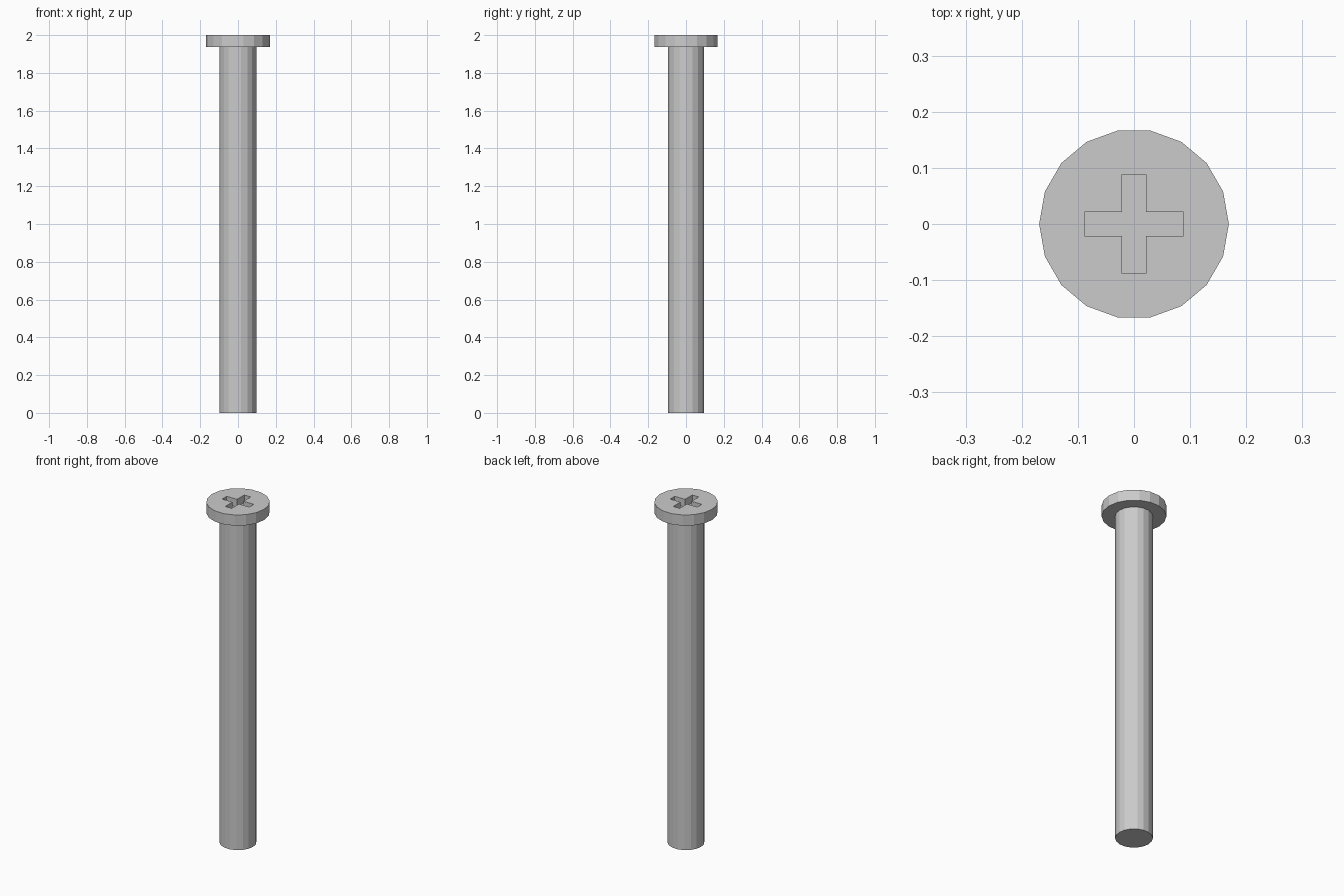
import bpy, bmesh
from math import cos, sin, pi

if "Cube" in bpy.data.objects:
    bpy.data.objects.remove(bpy.data.objects["Cube"])

SIDES = 18
SHAFT_R, HEAD_R = 0.098, 0.169
HEAD_Z, TOP_Z = 1.937, 2.0
ARM, HALF_W, DEPTH = 0.088, 0.021, 0.045


def make_object(name, bm):
    bmesh.ops.recalc_face_normals(bm, faces=bm.faces)
    mesh = bpy.data.meshes.new(name)
    bm.to_mesh(mesh)
    bm.free()
    obj = bpy.data.objects.new(name, mesh)
    bpy.context.collection.objects.link(obj)
    return obj


# Screw body: shaft and head as one turned solid with flat facets
profile = [(SHAFT_R, 0), (SHAFT_R, HEAD_Z), (HEAD_R, HEAD_Z), (HEAD_R, TOP_Z)]
bm = bmesh.new()
rings = [[bm.verts.new((r * cos(2 * pi * i / SIDES), r * sin(2 * pi * i / SIDES), z))
          for i in range(SIDES)] for r, z in profile]
for low, high in zip(rings, rings[1:]):
    for i in range(SIDES):
        j = (i + 1) % SIDES
        bm.faces.new((low[i], low[j], high[j], high[i]))
bm.faces.new(rings[0][::-1])
bm.faces.new(rings[-1])
screw = make_object("screw", bm)

# Cross-shaped driver recess: one arm end repeated at quarter turns
bm = bmesh.new()
outline = []
for k in range(4):
    c, s = round(cos(k * pi / 2)), round(sin(k * pi / 2))
    for x, y in ((ARM, -HALF_W), (ARM, HALF_W), (HALF_W, HALF_W)):
        outline.append(bm.verts.new((c * x - s * y, s * x + c * y, TOP_Z - DEPTH)))
floor = bm.faces.new(outline)
walls = bmesh.ops.extrude_face_region(bm, geom=[floor], use_keep_orig=True)
top = [g for g in walls["geom"] if isinstance(g, bmesh.types.BMVert)]
bmesh.ops.translate(bm, verts=top, vec=(0, 0, DEPTH + 0.05))
cutter = make_object("recess_cutter", bm)
cutter.hide_render = True
cutter.hide_set(True)

cut = screw.modifiers.new("driver_recess", 'BOOLEAN')
cut.operation = 'DIFFERENCE'
cut.solver = 'EXACT'
cut.object = cutter
